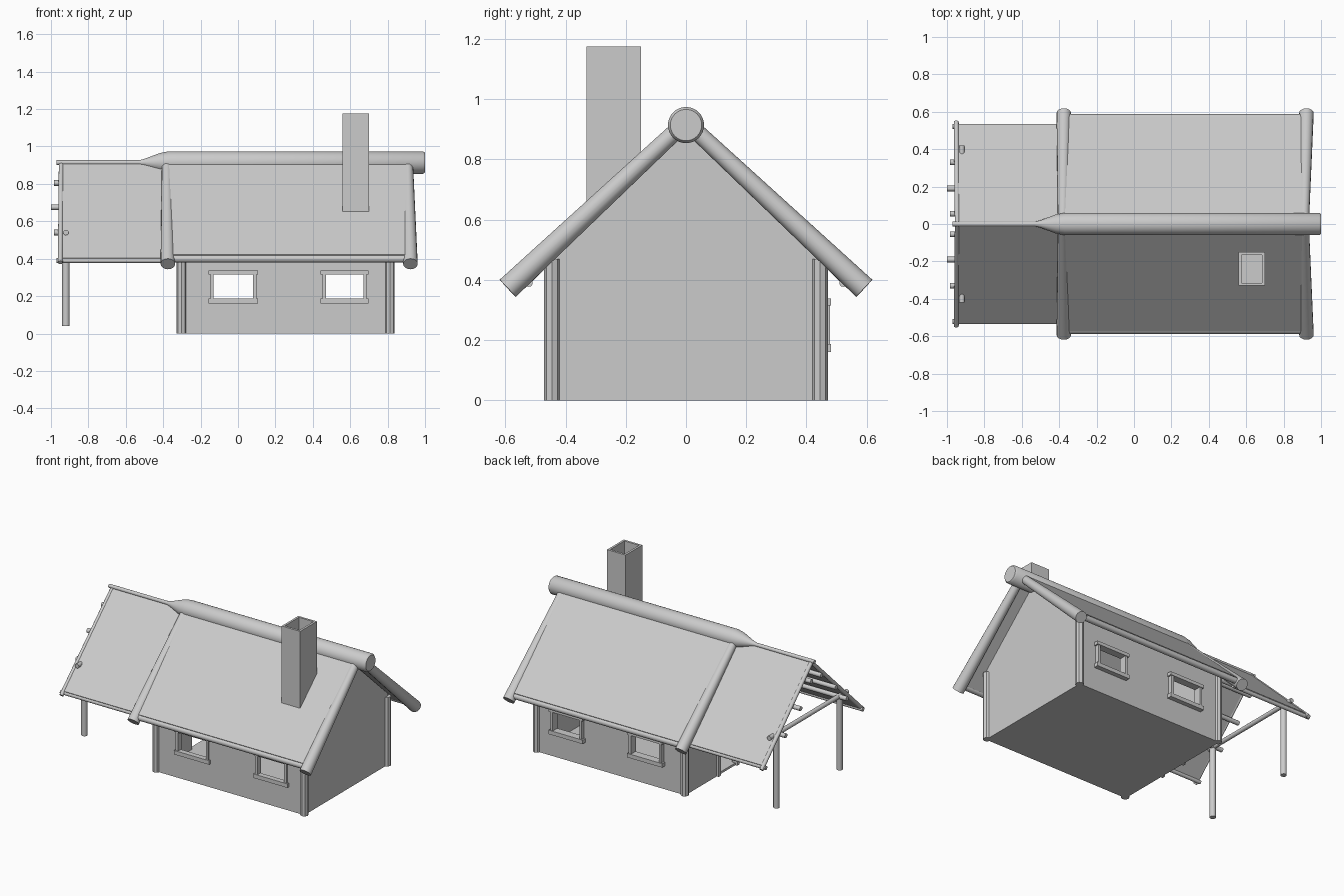
import bpy, bmesh, math
from mathutils import Vector

if "Cube" in bpy.data.objects:
    bpy.data.objects.remove(bpy.data.objects["Cube"])


def finish(name, bm, smooth=False):
    bmesh.ops.recalc_face_normals(bm, faces=bm.faces)
    me = bpy.data.meshes.new(name)
    bm.to_mesh(me)
    bm.free()
    ob = bpy.data.objects.new(name, me)
    bpy.context.collection.objects.link(ob)
    if smooth:
        bpy.ops.object.select_all(action='DESELECT')
        ob.select_set(True)
        bpy.context.view_layer.objects.active = ob
        bpy.ops.object.shade_smooth_by_angle(angle=math.radians(40))
    return ob


def box(name, lo, hi):
    lo, hi = Vector(lo), Vector(hi)
    bm = bmesh.new()
    bmesh.ops.create_cube(bm, size=1)
    for v in bm.verts:
        v.co = (lo + hi) / 2 + v.co * (hi - lo)
    return finish(name, bm)


def prism(name, profile, x0, x1):
    """Extrude a (y, z) profile along x."""
    bm = bmesh.new()
    f = bm.faces.new([bm.verts.new((x0, y, z)) for y, z in profile])
    ext = bmesh.ops.extrude_face_region(bm, geom=[f])['geom']
    for v in ext:
        if isinstance(v, bmesh.types.BMVert):
            v.co.x = x1
    return finish(name, bm)


def pole(name, a, b, radii, sides=12, smooth=True):
    """Round pole from a to b; radii is a list of (fraction, radius)."""
    a, b = Vector(a), Vector(b)
    q = (b - a).to_track_quat('Z', 'Y')
    bm = bmesh.new()
    rings = []
    for t, r in radii:
        rings.append([bm.verts.new(a.lerp(b, t) + q @ Vector((
            r * math.cos(2 * math.pi * i / sides), r * math.sin(2 * math.pi * i / sides), 0)))
            for i in range(sides)])
    for r0, r1 in zip(rings, rings[1:]):
        for i in range(sides):
            j = (i + 1) % sides
            bm.faces.new((r0[i], r0[j], r1[j], r1[i]))
    bm.faces.new(rings[0])
    bm.faces.new(rings[-1])
    return finish(name, bm, smooth)


def even(r0, r1=None):
    return [(0, r0), (1, r0 if r1 is None else r1)]


def cut(ob, cutter):
    m = ob.modifiers.new("cut", 'BOOLEAN')
    m.operation, m.object, m.solver = 'DIFFERENCE', cutter, 'EXACT'
    cutter.hide_render = True
    cutter.hide_set(True)


# House walls: hollow gabled shell with window and door openings
walls = prism("house_walls", [(-.45, 0), (.45, 0), (.45, .485), (0, .90), (-.45, .485)], -.31, .815)
cut(walls, prism("interior_cutter", [(-.425, .015), (.425, .015), (.425, .46), (0, .86), (-.425, .46)], -.285, .79))
windows = [(-.13, .08), (.47, .67)]
for i, (x0, x1) in enumerate(windows):
    cut(walls, box(f"window_cutter_{i}", (x0, -.6, .185), (x1, .6, .32)))
cut(walls, box("door_cutter", (-.4, -.09, .015), (-.2, .09, .40)))

# Window frames on front and back
for side, y0, y1 in (("front", -.465, -.43), ("back", .43, .482)):
    for i, (x0, x1) in enumerate(windows):
        n = f"{side}_window_{i}"
        box(n + "_sill", (x0 - .028, y0, .16), (x1 + .028, y1, .187))
        box(n + "_lintel", (x0 - .028, y0, .315), (x1 + .028, y1, .338))
        for k, xa in enumerate((x0 - .018, x1)):
            box(f"{n}_jamb_{k}", (xa, y0 + .004, .187), (xa + .018, y1 - .004, .315))

# Door frame on the porch side
for s in (-1, 1):
    box("door_jamb", (-.325, s * .10 - .012, 0), (-.285, s * .10 + .012, .40))
box("door_lintel", (-.325, -.125, .40), (-.285, .125, .425))

# Corner posts
for x in (-.303, .812):
    for s in (-1, 1):
        pole("corner_post", (x, s * .445, 0), (x, s * .445, .47), even(.026), 8, False)

# Paired roof parts, mirrored front and back
for s in (-1, 1):
    side = "front" if s < 0 else "back"
    # Main roof
    prism(side + "_roof", [(0, .96), (s * .575, .422), (s * .56, .385), (0, .91)], -.37, .91)
    pole(side + "_eave_pole", (-.37, s * .567, .40), (.91, s * .567, .40), even(.02))
    for n, xt, xb in (("left", -.38, -.375), ("right", .908, .922)):
        pole(f"{side}_{n}_gable_beam", (xt, 0, .925), (xb, s * .592, .372), even(.027, .039), 16)
    # Porch roof
    prism(side + "_porch_roof", [(0, .917), (s * .53, .405), (s * .522, .385), (0, .89)], -.95, -.36)
    pole(side + "_porch_eave", (-.97, s * .522, .39), (-.36, s * .522, .39), even(.013))
    pole(side + "_porch_rafter", (-.945, 0, .905), (-.95, s * .545, .38), even(.013))
    # Porch purlins and post
    for y, z, x in ((.055, .805, -.985), (.19, .675, -1.0), (.33, .54, -.985)):
        pole(side + "_porch_purlin", (x, s * y, z), (-.29, s * y, z), even(.015))
    pole(side + "_porch_post", (-.92, s * .34, .04), (-.92, s * .34, .545), even(.02))

pole("porch_cross_beam", (-.92, -.42, .54), (-.92, .42, .54), even(.015))

# Ridge pole: thin over the porch, swelling over the house
ridge = [(-.97, .0125), (-.53, .0125), (-.50, .02), (-.42, .05), (-.37, .06), (.99, .06), (1.0, .052)]
pole("ridge_pole", (-.97, 0, .914), (1, 0, .914), [((x + .97) / 1.97, r) for x, r in ridge], 32)

# Chimney with open flue
chimney = prism("chimney", [(-.33, .64), (-.33, 1.175), (-.15, 1.175), (-.15, .81)], .56, .70)
cut(chimney, box("flue_cutter", (.575, -.315, .85), (.685, -.165, 1.3)))
